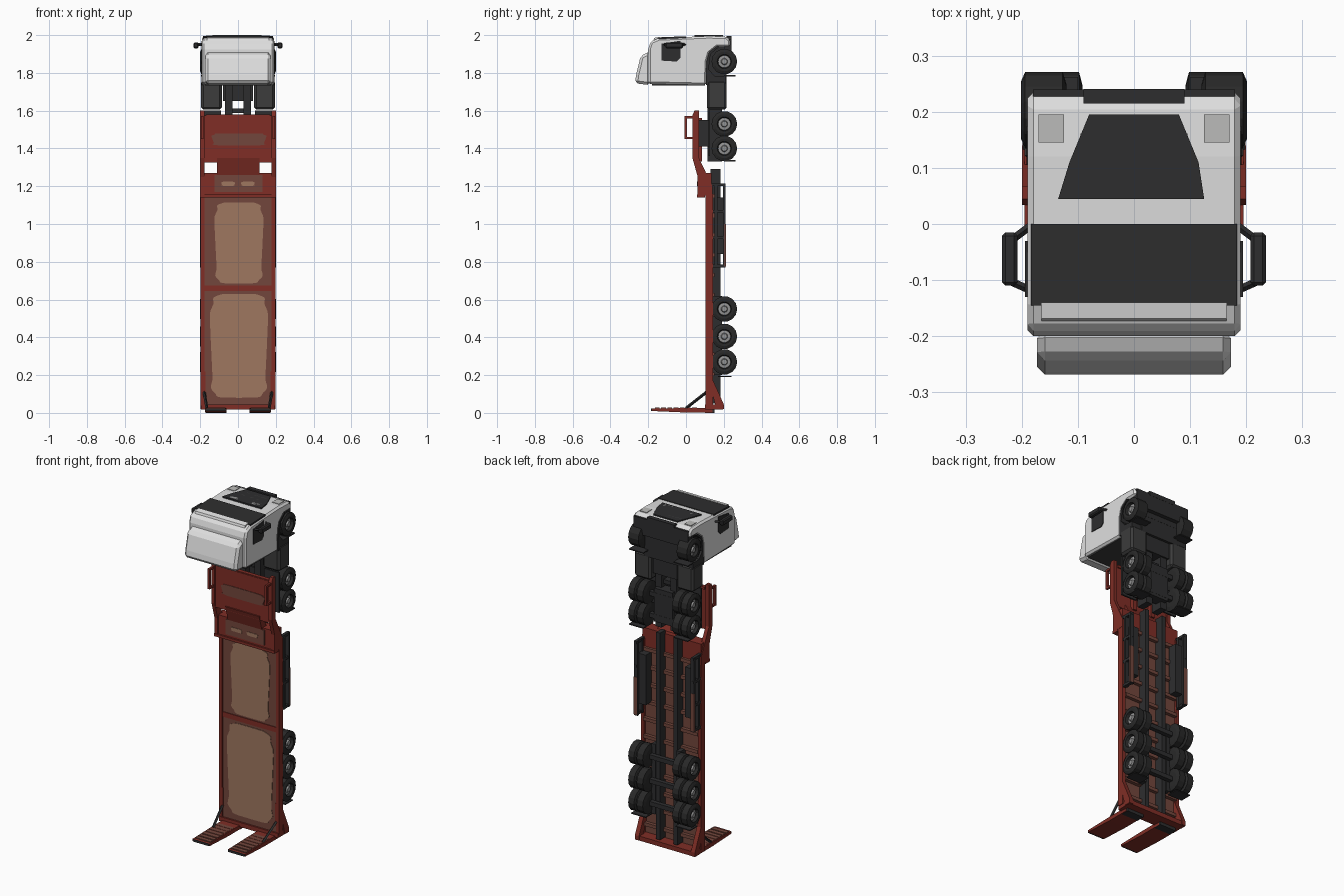
import bpy, bmesh, math
from mathutils import Vector

if "Cube" in bpy.data.objects:
    bpy.data.objects.remove(bpy.data.objects["Cube"])

# Truck and low trailer stood on its tail: truck forward = +z, truck up = -y
def material(name, r, g, b):
    m = bpy.data.materials.new(name)
    m.diffuse_color = (r, g, b, 1)
    m.use_nodes = True
    m.node_tree.nodes["Principled BSDF"].inputs["Base Color"].default_value = m.diffuse_color
    return m

WHITE = material("cab white", 0.74, 0.74, 0.74)
BLACK = material("tyre black", 0.022, 0.022, 0.022)
DARK = material("chassis dark grey", 0.027, 0.027, 0.028)
GREY = material("tank grey", 0.045, 0.045, 0.045)
STEEL = material("rim steel", 0.30, 0.30, 0.30)
LIGHT = material("lamp grey", 0.50, 0.50, 0.49)
RED = material("trailer red", 0.215, 0.027, 0.019)
BROWN = material("worn deck brown", 0.17, 0.062, 0.045)
WOOD = material("deck wood", 0.345, 0.185, 0.118)


def finish(name, bm, mats, bevel=0):
    bmesh.ops.recalc_face_normals(bm, faces=bm.faces[:])
    me = bpy.data.meshes.new(name)
    bm.to_mesh(me)
    bm.free()
    for m in mats:
        me.materials.append(m)
    ob = bpy.data.objects.new(name, me)
    bpy.context.collection.objects.link(ob)
    if bevel:
        mod = ob.modifiers.new("bevel", 'BEVEL')
        mod.width, mod.segments = bevel, 1
    return ob


def prism(name, pts, axis, a, b, mat, bevel=0):
    """Extrude a 2D outline along an axis from a to b."""
    put = {'x': lambda p, t: (t, p[0], p[1]),
           'y': lambda p, t: (p[0], t, p[1]),
           'z': lambda p, t: (p[0], p[1], t)}[axis]
    bm = bmesh.new()
    lo = [bm.verts.new(put(p, a)) for p in pts]
    hi = [bm.verts.new(put(p, b)) for p in pts]
    bm.faces.new(lo)
    bm.faces.new(hi[::-1])
    for i in range(len(pts)):
        j = (i + 1) % len(pts)
        bm.faces.new((lo[i], hi[i], hi[j], lo[j]))
    return finish(name, bm, [mat], bevel)


def box(name, x, y, z, mat, bevel=0):
    return prism(name, [(x[0], y[0]), (x[1], y[0]), (x[1], y[1]), (x[0], y[1])],
                 'z', z[0], z[1], mat, bevel)


def pair(x, s):
    return (x[0] * s, x[1] * s)


def bar(name, p, q, r, mat):
    """Square bar between two points."""
    p, q = Vector(p), Vector(q)
    bm = bmesh.new()
    bmesh.ops.create_cone(bm, cap_ends=True, segments=4, radius1=r, radius2=r, depth=(q - p).length)
    bm.transform((q - p).to_track_quat('Z', 'Y').to_matrix().to_4x4())
    bmesh.ops.translate(bm, vec=(p + q) / 2, verts=bm.verts[:])
    return finish(name, bm, [mat])


def wheel(name, s, z, dual):
    """Lathe a tyre (single or dual) with a steel rim."""
    tyre = [(.092, .045), (.098, .068), (.138, .068), (.144, .055),
            (.150, .055), (.156, .068)] if dual else [(.120, .045), (.127, .068)]
    prof = tyre + [(.194, .068), (.201, .052), (.200, .038), (.184, .033), (.186, .018), (.196, .014)]
    n = 14
    bm = bmesh.new()
    rings = [[bm.verts.new((s * x, .203 + r * math.cos(2 * math.pi * i / n),
                            z + r * math.sin(2 * math.pi * i / n))) for i in range(n)] for x, r in prof]
    for k in range(len(rings) - 1):
        for i in range(n):
            j = (i + 1) % n
            f = bm.faces.new((rings[k][i], rings[k][j], rings[k + 1][j], rings[k + 1][i]))
            f.material_index = 1 if k >= len(prof) - 3 else 0
    bm.faces.new(rings[0])
    bm.faces.new(rings[-1]).material_index = 1
    finish(name, bm, [BLACK, STEEL])


def worn_patch(name, hx, z0, z1, y, mat, cx=.005):
    """Thin wavy-edged patch on a surface facing -y."""
    cz, hz, pts = (z0 + z1) / 2, (z1 - z0) / 2, []
    for i in range(48):
        t = 2 * math.pi * i / 48
        c, d = math.cos(t), math.sin(t)
        w = 1 + 0.05 * math.sin(9 * t)
        pts.append((cx + hx * w * math.copysign(abs(c) ** .3, c),
                    cz + hz * math.copysign(abs(d) ** .3, d)))
    prism(name, pts, 'y', y - .002, y + .002, mat)


# ---- cab ----
prism("cab_body", [(-.2, 1.742), (-.2, 1.925), (-.187, 1.966), (-.145, 1.984), (0, 1.99), (.12, 1.995),
                   (.215, 1.992), (.235, 1.975), (.235, 1.938), (.165, 1.937), (.125, 1.905),
                   (.112, 1.86), (.108, 1.735)], 'x', -.19, .19, WHITE, .011)
prism("roof_fairing", [(-.19, 1.735), (-.27, 1.745), (-.264, 1.79), (-.24, 1.89), (-.19, 1.915)],
      'x', -.173, .173, WHITE, .014)
prism("windshield", [(-.145, 1.975), (-.145, 1.988), (0, 1.994), (0, 1.985)], 'x', -.184, .184, DARK)
prism("sun_visor", [(-.175, 1.965), (-.168, 1.985), (-.14, 1.991), (-.14, 1.975)], 'x', -.165, .165, WHITE)
prism("grille", [(-.135, .045), (.125, .045), (.115, .11), (.08, .195), (-.08, .195), (-.115, .11)],
      'z', 1.991, 2.0, DARK)
for k, y in enumerate((.09, .12, .155)):
    box("grille_slat_%d" % k, (-.095, .095), (y, y + .006), (1.994, 2.0), GREY)
for s in (-1, 1):
    box("grille_bar", pair((.045, .098), s), (.058, .078), (1.994, 2.0), STEEL)
box("cab_back_wall", (-.175, .175), (-.18, .1), (1.732, 1.74), GREY)
box("cab_underside", (-.18, .18), (.2, .24), (1.88, 1.98), DARK)
box("lower_bumper", (-.09, .09), (.215, .241), (1.97, 1.996), DARK)
box("engine_block", (-.125, .125), (.1, .215), (1.745, 1.94), DARK)
for s in (-1, 1):
    box("headlight", pair((.125, .17), s), (.145, .195), (1.988, 1.997), LIGHT)
    prism("side_window", [(-.13, 1.865), (-.13, 1.955), (-.03, 1.97), (-.03, 1.88), (-.05, 1.86)],
          'x', s * .186, s * .194, DARK)
    box("mirror", pair((.208, .235), s), (-.11, -.015), (1.93, 1.962), DARK, .006)
    bar("mirror_arm", (s * .18, -.12, 1.95), (s * .225, -.1, 1.95), .007, DARK)
    bar("mirror_arm", (s * .18, 0, 1.95), (s * .22, -.03, 1.95), .007, DARK)
    # wheel arch liner
    prism("wheel_arch", [(.105, 1.735), (.108, 1.86), (.122, 1.91), (.165, 1.942), (.175, 1.938), (.13, 1.90),
                         (.12, 1.82), (.15, 1.785), (.21, 1.78), (.21, 1.745)], 'x', s * .1, s * .192, DARK)

# ---- tractor chassis ----
for s in (-1, 1):
    box("tractor_rail", pair((.03, .07), s), (.115, .19), (1.33, 1.93), DARK)
    box("fuel_tank", pair((.085, .195), s), (.11, .215), (1.605, 1.76), GREY, .012)
    wheel("front_wheel", s, 1.86, False)
    for z in (1.53, 1.40):
        wheel("drive_wheel", s, z, True)
    box("drive_fender", pair((.09, .19), s), (.118, .128), (1.36, 1.6), DARK)
    for z in (1.785, 1.335):
        box("mudflap", pair((.1, .195), s), (.2, .262), (z - .003, z + .003), DARK)
box("gearbox", (-.08, .08), (.13, .2), (1.65, 1.76), DARK)
box("fifth_wheel", (-.09, .09), (.058, .12), (1.41, 1.55), DARK)
box("drive_axle_housing", (-.06, .06), (.15, .215), (1.37, 1.57), DARK)
box("tractor_cross_member", (-.06, .06), (.125, .17), (1.588, 1.612), DARK)

# ---- gooseneck ----
box("neck_plate", (-.195, .195), (.042, .06), (1.325, 1.575), RED)
box("neck_front_lip", (-.17, .17), (.045, .068), (1.565, 1.58), RED)
slope = [(.035, 1.35), (.065, 1.35), (.115, 1.25), (.065, 1.25)]
prism("neck_slope", slope, 'x', -.11, .115, RED)
box("neck_base", (-.195, .195), (.068, .135), (1.15, 1.27), RED)
box("neck_base_panel", (-.125, .13), (.062, .07), (1.17, 1.26), BROWN)
box("neck_base_ridge", (-.2, .2), (.058, .1), (1.14, 1.156), RED)
worn_patch("neck_wear", .14, 1.415, 1.48, .041, BROWN)
for s in (-1, 1):
    worn_patch("neck_base_wear", .035, 1.202, 1.224, .061, WOOD, s * .052)
    prism("neck_side", [(.034, 1.575), (.034, 1.35), (.062, 1.25), (.062, 1.15), (.14, 1.15), (.14, 1.2),
                        (.068, 1.35), (.068, 1.6), (.045, 1.6)], 'x', s * .178, s * .2, RED)
    box("neck_beam", pair((.05, .075), s), (.06, .085), (1.33, 1.56), RED)
    for z in (1.455, 1.565):
        box("hand_rail_post", pair((.182, .195), s), (-.008, .045), (z - .006, z + .006), RED)
    box("hand_rail", pair((.182, .195), s), (-.008, .004), (1.45, 1.57), RED)

# ---- trailer deck ----
box("deck", (-.185, .185), (.11, .13), (.04, 1.16), BROWN)
box("deck_divider", (-.185, .185), (.106, .12), (.645, .675), RED)
worn_patch("deck_wood_front", .125, .685, 1.115, .109, WOOD)
worn_patch("deck_wood_rear", .148, .08, .63, .109, WOOD)
for i in range(11):
    z = .1 + i * .105
    box("deck_cross_member_%d" % i, (-.18, .18), (.128, .15), (z - .01, z + .01), BROWN)
for s in (-1, 1):
    box("deck_edge_rail", pair((.178, .199), s), (.104, .142), (.04, 1.16), RED)
    box("trailer_beam", pair((.045, .07), s), (.13, .182), (.05, 1.29), DARK)
    box("axle_side_beam", pair((.07, .095), s), (.14, .19), (.2, .62), DARK)
    for z in (.55, .405, .27):
        wheel("trailer_wheel", s, z, True)
    box("trailer_mudflap", pair((.1, .195), s), (.17, .24), (.19, .196), DARK)
    # side guard frame
    for y in (.152, .195):
        box("side_guard_rail", pair((.175, .2), s), (y, y + .014), (.77, 1.21), DARK)
    box("side_guard_strip", pair((.178, .201), s), (.2, .211), (.775, 1.0), BROWN)
    for z in (.77, .92, 1.06, 1.2):
        box("side_guard_post", pair((.18, .198), s), (.13, .21), (z, z + .015), DARK)
    box("side_locker", pair((.13, .18), s), (.14, .195), (.84, 1.14), DARK)
    # tapered tail sides
    prism("tail_side", [(.105, .22), (.122, .22), (.2, .045), (.2, .02), (.16, .02), (.14, .1), (.105, .1)],
          'x', s * .172, s * .199, RED)
for z in (.27, .405, .55, 1.40, 1.53, 1.86):
    box("axle", (-.135, .135), (.19, .216), (z - .013, z + .013), DARK)

# ---- tail and loading ramps ----
box("tail_beam", (-.195, .195), (.1, .195), (.018, .045), RED)
for s in (-1, 1):
    box("tail_lamp_block", pair((.06, .17), s), (.1, .15), (0, .02), DARK)
    prism("ramp", [(-.18, .022), (-.18, .01), (.0, .002), (.14, .002), (.14, .026), (0, .026)],
          'x', s * .06, s * .175, RED)
    box("ramp_tip", pair((.064, .171), s), (-.184, -.178), (.009, .022), DARK)
    for i in range(7):
        y = -.165 + i * .033
        box("ramp_slat", pair((.066, .169), s), (y, y + .025), (.02, .0275), BROWN)
    bar("ramp_strut", (s * .165, 0, .025), (s * .18, .115, .115), .008, DARK)
